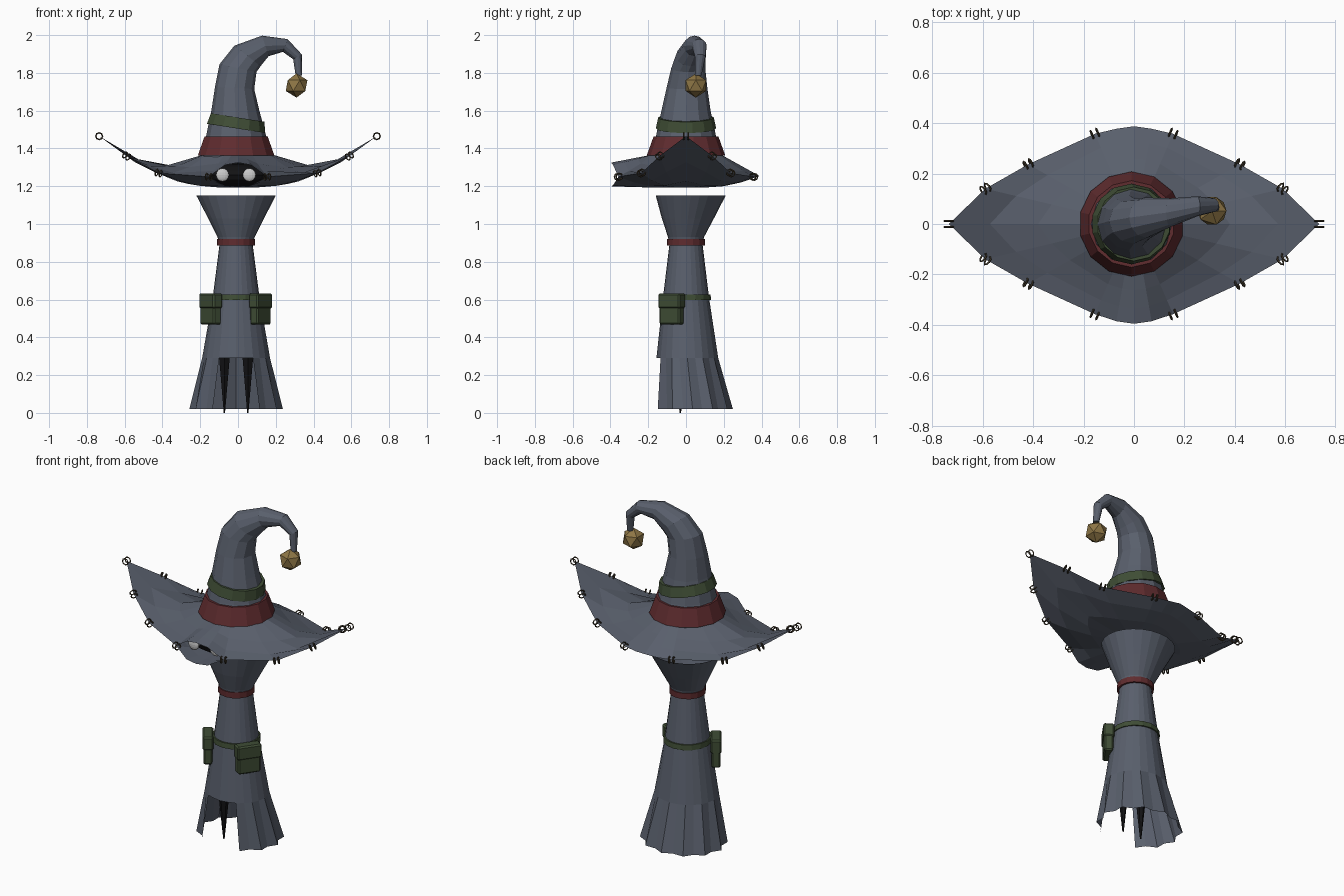
import bpy, bmesh, math
from math import sin, cos, pi
from mathutils import Vector, Matrix

if "Cube" in bpy.data.objects:
    bpy.data.objects.remove(bpy.data.objects["Cube"])


def material(name, rgb):
    m = bpy.data.materials.new(name)
    m.diffuse_color = (*rgb, 1)
    m.use_nodes = True
    m.node_tree.nodes["Principled BSDF"].inputs["Base Color"].default_value = m.diffuse_color
    return m


CLOTH = material("slate_cloth", (.10, .115, .15))
RED = material("red_cloth", (.115, .025, .028))
GREEN = material("green_cloth", (.05, .075, .036))
GOLD = material("old_gold", (.27, .18, .06))
ROPE = material("twine", (.06, .045, .026))
BLACK = material("shadow", (.006, .006, .007))
WHITE = material("eye_white", (.55, .55, .55))


def finish(name, bm, mat):
    bmesh.ops.recalc_face_normals(bm, faces=bm.faces[:])
    me = bpy.data.meshes.new(name)
    bm.to_mesh(me)
    bm.free()
    me.materials.append(mat)
    ob = bpy.data.objects.new(name, me)
    bpy.context.collection.objects.link(ob)
    return ob


def skin(bm, rings, loop=False):
    """Bridge lists of vertices with quads."""
    n = len(rings[0])
    pairs = list(zip(rings, rings[1:])) + ([(rings[-1], rings[0])] if loop else [])
    for a, b in pairs:
        for i in range(n):
            j = (i + 1) % n
            bm.faces.new((a[i], a[j], b[j], b[i]))


def loft(rings, n, loop=False, cap=False):
    """Rings are (x, y, z, rx, ry, tilt degrees, pleat); tilt leans towards +x."""
    bm = bmesh.new()
    loops = []
    for x, y, z, rx, ry, tilt, pleat in rings:
        rot = Matrix.Rotation(math.radians(tilt), 3, 'Y')
        ring = []
        for i in range(n):
            a = 2 * pi * i / n - pi / 2
            k = 1 + pleat * (-1) ** i
            ring.append(bm.verts.new(Vector((x, y, z)) + rot @ Vector((k * rx * cos(a), k * ry * sin(a), 0))))
        loops.append(ring)
    skin(bm, loops, loop)
    if cap:
        bm.faces.new(loops[-1])
    return bm


def band(name, mat, n, centre, r0, r1, height, tilt=0, thick=.02):
    """Flat cloth band: lower radius r0, upper radius r1."""
    up = Matrix.Rotation(math.radians(tilt), 3, 'Y') @ Vector((0, 0, height / 2))
    c = Vector(centre)
    spec = [(-1, r0 - thick), (-1, r0), (1, r1), (1, r1 - thick)]
    finish(name, loft([(*(c + s * up), r, r, tilt, 0) for s, r in spec], n, loop=True), mat)


# Robe with flared collar, pleated hem and front opening
robe = loft([(-.01, .025, 1.15, .21, .185, 0, 0),
             (-.01, .01, 1.03, .148, .138, 0, 0),
             (-.01, 0, .93, .098, .095, 0, 0),
             (-.01, 0, .89, .088, .088, 0, 0),
             (-.01, 0, .61, .124, .122, 0, 0),
             (-.01, .007, .29, .178, .162, 0, .01),
             (-.01, .035, .02, .235, .202, 0, .055)], 24)
gap = [f for f in robe.faces if f.calc_center_median().z < .28
       and abs(f.calc_center_median().x + .01) < .1 and f.calc_center_median().y < 0]
bmesh.ops.delete(robe, geom=gap, context='FACES')
finish("robe", robe, CLOTH)

# Thin spike legs
for side, x in (("left", -.072), ("right", .052)):
    finish(side + "_leg", loft([(x, -.03, .5, .02, .02, 0, 0), (x, -.03, .32, .035, .035, 0, 0),
                                (x, -.03, 0, .004, .004, 0, 0)], 6, cap=True), BLACK)

# Neck tie and belt
band("neck_tie", RED, 16, (-.01, 0, .903), .1, .1, .034)
band("belt", GREEN, 16, (-.01, 0, .612), .133, .13, .03)

# Belt pouches with overlapping lids
for side, x, s in (("left", -.145, -1), ("right", .12, 1)):
    bm = bmesh.new()
    for size, z in (((.13, .05, .16), .547), ((.14, .06, .08), .593)):
        m = (Matrix.Translation((x, -.076, z)) @ Matrix.Rotation(s * math.radians(55), 4, 'Z')
             @ Matrix.Diagonal((*size, 1)))
        bmesh.ops.create_cube(bm, size=1, matrix=m)
    bmesh.ops.bevel(bm, geom=bm.edges[:], offset=.008, segments=1, affect='EDGES')
    finish(side + "_pouch", bm, GREEN)

# Bent hat crown
finish("hat_crown", loft([(-.01, 0, 1.35, .195, .195, 0, 0),
                          (-.01, 0, 1.47, .158, .158, 0, 0),
                          (-.014, 0, 1.6, .127, .13, 0, 0),
                          (-.018, .005, 1.72, .104, .108, 3, 0),
                          (.0, .012, 1.825, .1, .09, 12, 0),
                          (.05, .025, 1.89, .088, .08, 38, 0),
                          (.145, .045, 1.943, .057, .057, 72, 0),
                          (.25, .07, 1.945, .036, .04, 110, 0),
                          (.315, .075, 1.885, .026, .028, 150, 0),
                          (.322, .065, 1.785, .017, .017, 180, 0)], 12, cap=True), CLOTH)
band("hat_band_red", RED, 14, (-.01, 0, 1.412), .208, .172, .1)
band("hat_band_green", GREEN, 14, (-.006, 0, 1.535), .16, .147, .058, tilt=9)

# Brim edge: one quarter mirrored into a full lens-shaped loop
quarter = [(.735, 0, 1.465), (.59, .14, 1.36), (.42, .237, 1.27), (.155, .358, 1.25), (.07, .378, 1.25), (0, .388, 1.255)]
half = quarter + [(-x, y, z) for x, y, z in quarter[-2::-1]]
edge = [Vector(p) for p in half + [(x, -y, z) for x, y, z in half[-2:0:-1]]]


def lip(p, upper):
    """Part the two brim layers at the front to open the face slot."""
    q = p.copy()
    if p.y < -.37:
        q.z = (1.325 if upper else 1.2) if abs(p.x) < .01 else (1.312 if upper else 1.205)
        q.y -= .008
    return q


# Brim: upper and lower cloth layers
bm = bmesh.new()
for upper in (True, False):
    rings = []
    for t in (0, .35, .7, 1):
        ring = []
        for p in edge:
            e = lip(p, upper)
            inner = Vector((p.x, p.y, 0)).normalized() * (.19 if upper else .1)
            q = inner.lerp(e, t)
            if upper:
                q.z = 1.365 * (1 - t) + e.z * t - .4 * (p.x / .735) ** 2 * t * (1 - t)
            else:
                q.z = 1.193 + (e.z - 1.193) * t * t
            ring.append(bm.verts.new(q))
        rings.append(ring)
    skin(bm, rings)
    if not upper:
        bm.faces.new(rings[0])
bmesh.ops.remove_doubles(bm, verts=bm.verts[:], dist=.0005)
finish("hat_brim", bm, CLOTH)

# Shadowed face and eyes inside the slot
bm = bmesh.new()
bmesh.ops.create_uvsphere(bm, u_segments=16, v_segments=8, radius=1,
                          matrix=Matrix.Translation((0, -.17, 1.26)) @ Matrix.Diagonal((.18, .13, .062, 1)))
finish("face_shadow", bm, BLACK)
for side, x in (("left", -.082), ("right", .06)):
    bm = bmesh.new()
    bmesh.ops.create_uvsphere(bm, u_segments=14, v_segments=8, radius=1,
                              matrix=Matrix.Translation((x, -.298, 1.26)) @ Matrix.Diagonal((.035, .014, .035, 1)))
    finish(side + "_eye", bm, WHITE)

# Paired twine stitches round the brim edge
bm = bmesh.new()
for i, p in enumerate(edge):
    if abs(p.x) < .1:
        continue
    tangent = (edge[(i + 1) % len(edge)] - edge[i - 1]).normalized()
    turn = tangent.to_track_quat('Z', 'Y').to_matrix()
    for k in (-1, 1):
        c = p + tangent * k * .012
        rings = []
        for j in range(8):
            a = 2 * pi * j / 8
            d = Vector((cos(a), sin(a), 0))
            rings.append([bm.verts.new(c + turn @ (d * (.018 + .004 * cos(b)) + Vector((0, 0, .004 * sin(b)))))
                          for b in (0, pi / 2, pi, 3 * pi / 2)])
        skin(bm, rings, loop=True)
finish("brim_stitches", bm, ROPE)

# Faceted bell on the tip
bm = bmesh.new()
bmesh.ops.create_icosphere(bm, subdivisions=1, radius=.064, matrix=Matrix.Translation((.31, .052, 1.733)))
finish("bell", bm, GOLD)
